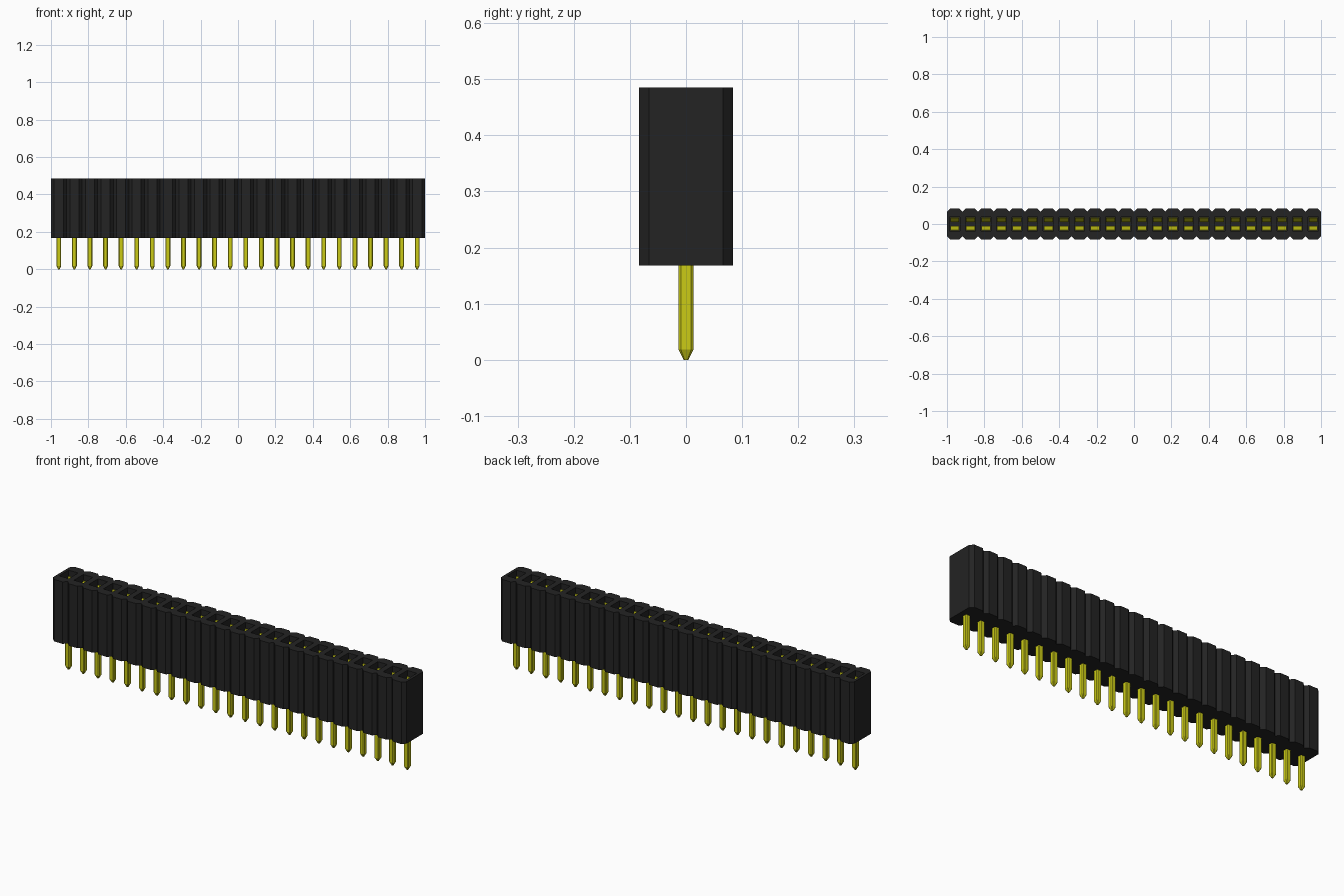
import bpy
import bmesh

if "Cube" in bpy.data.objects:
    bpy.data.objects.remove(bpy.data.objects["Cube"], do_unlink=True)

COUNT = 24
PITCH = 2 / COUNT
CENTRES = [(i - (COUNT - 1) / 2) * PITCH for i in range(COUNT)]
BOTTOM, TOP, FLOOR = 0.168, 0.485, 0.2


def material(name, rgb):
    mat = bpy.data.materials.new(name)
    mat.use_nodes = True
    colour = (*rgb, 1)
    mat.diffuse_color = colour
    mat.node_tree.nodes["Principled BSDF"].inputs["Base Color"].default_value = colour
    return mat


black = material("black plastic", (0.017, 0.017, 0.017))
gold = material("yellow metal", (0.6, 0.6, 0.008))


def finish(bm, name, mat):
    bmesh.ops.remove_doubles(bm, verts=bm.verts, dist=1e-5)
    bmesh.ops.recalc_face_normals(bm, faces=bm.faces)
    mesh = bpy.data.meshes.new(name)
    bm.to_mesh(mesh)
    bm.free()
    mesh.materials.append(mat)
    obj = bpy.data.objects.new(name, mesh)
    bpy.context.collection.objects.link(obj)
    return obj


def loop(bm, points, z):
    return [bm.verts.new((x, y, z)) for x, y in points]


def bridge(bm, low, high, skip=()):
    n = len(low)
    for i in range(n):
        if i not in skip:
            j = (i + 1) % n
            bm.faces.new((low[i], low[j], high[j], high[i]))


def octagon(cx, hx, hy, cut):
    # Counter-clockwise, starting on the right-hand (+x) edge
    a, b = hx - cut, hy - cut
    return [(cx + x, y) for x, y in (
        (hx, -b), (hx, b), (a, hy), (-a, hy),
        (-hx, b), (-hx, -b), (-a, -hy), (a, -hy))]


def build_housing():
    # Joined chamfered cells, each with a rectangular socket
    bm = bmesh.new()
    hx, hy = 0.027, 0.038
    for k, cx in enumerate(CENTRES):
        outline = octagon(cx, PITCH / 2, 0.0835, 0.0175)
        low, high = loop(bm, outline, BOTTOM), loop(bm, outline, TOP)
        inner_sides = set()
        if k < COUNT - 1:
            inner_sides.add(0)
        if k > 0:
            inner_sides.add(4)
        bridge(bm, low, high, inner_sides)
        bm.faces.new(low)
        rect = [(cx + hx, -hy), (cx + hx, hy), (cx - hx, hy), (cx - hx, -hy)]
        rim, floor = loop(bm, rect, TOP), loop(bm, rect, FLOOR)
        bridge(bm, floor, rim)
        bm.faces.new(floor)
        # Top face around the socket: edge quads and corner triangles
        for i in range(4):
            p, q = high[2 * i], high[2 * i + 1]
            r, s = rim[i], rim[(i + 1) % 4]
            bm.faces.new((p, q, s, r))
            bm.faces.new((q, high[(2 * i + 2) % 8], s))
    finish(bm, "housing", black)


def build_pins():
    # Square pins with chamfered corners and tapered tips
    bm = bmesh.new()
    for cx in CENTRES:
        tip = loop(bm, octagon(cx, 0.004, 0.004, 0.0015), 0)
        neck = loop(bm, octagon(cx, 0.013, 0.013, 0.004), 0.018)
        head = loop(bm, octagon(cx, 0.013, 0.013, 0.004), FLOOR - 0.005)
        bridge(bm, tip, neck)
        bridge(bm, neck, head)
        bm.faces.new(tip)
        bm.faces.new(head)
    finish(bm, "pins", gold)


def build_contacts():
    # A facing pair of bent spring leaves inside every socket
    bm = bmesh.new()
    profile = [(0.036, 0.455), (0.031, 0.455), (0.012, 0.4), (0.024, FLOOR),
               (0.03, FLOOR), (0.018, 0.4)]
    half = 0.024
    for cx in CENTRES:
        for side in (-1, 1):
            ends = [[bm.verts.new((cx + dx, side * y, z)) for y, z in profile]
                    for dx in (-half, half)]
            bridge(bm, *ends)
            for end in ends:
                bm.faces.new(end)
    finish(bm, "spring_contacts", gold)


build_housing()
build_pins()
build_contacts()
